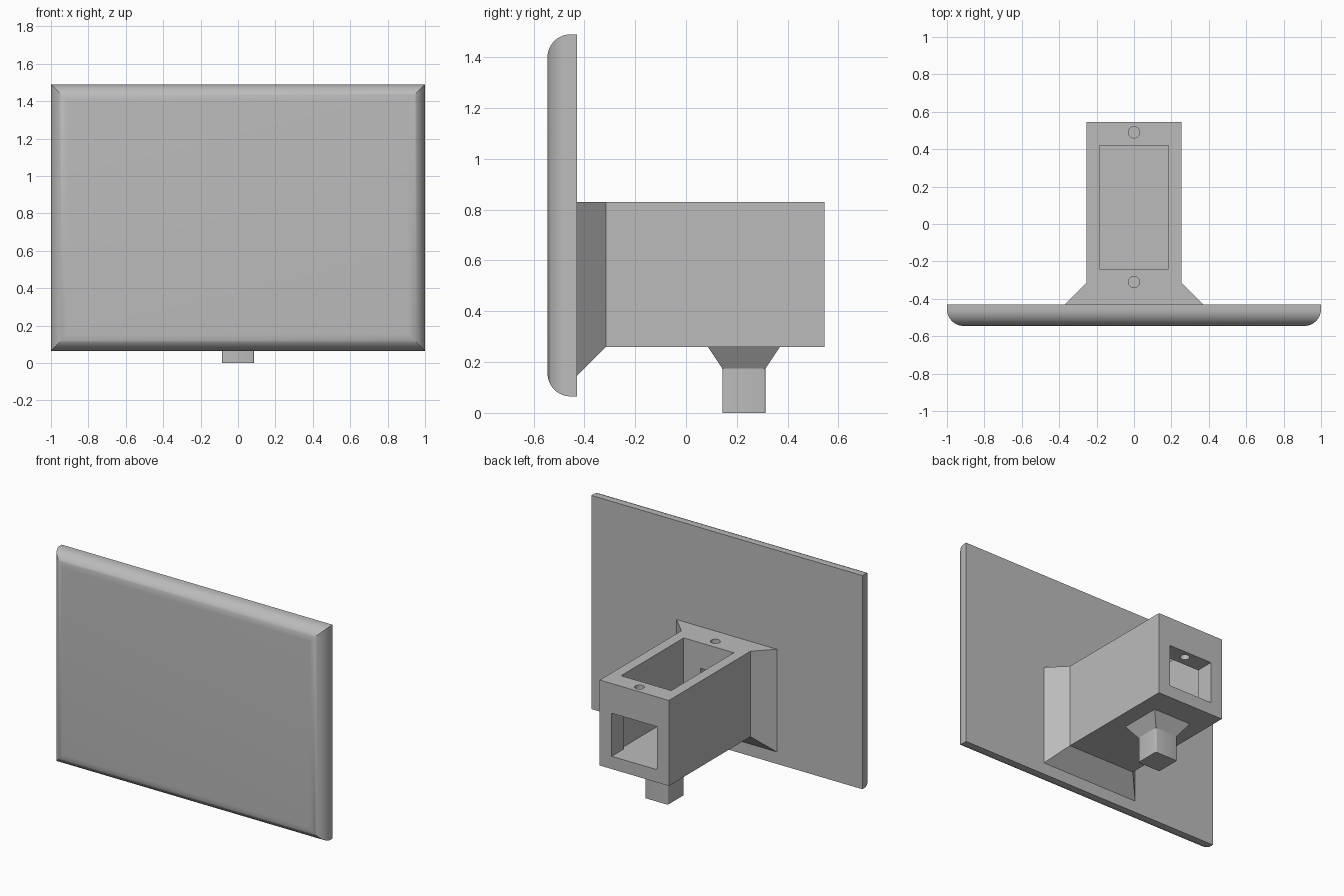
import bpy, bmesh, math

cube = bpy.data.objects.get("Cube")
if cube:
    bpy.data.objects.remove(cube)

grey = bpy.data.materials.new("plain_grey")
grey.use_nodes = True
tone = (0.5, 0.5, 0.5, 1)
grey.diffuse_color = tone
grey.node_tree.nodes["Principled BSDF"].inputs["Base Color"].default_value = tone


def finish(name, bm):
    bmesh.ops.recalc_face_normals(bm, faces=bm.faces)
    mesh = bpy.data.meshes.new(name)
    bm.to_mesh(mesh)
    bm.free()
    obj = bpy.data.objects.new(name, mesh)
    mesh.materials.append(grey)
    bpy.context.collection.objects.link(obj)
    return obj


def loft(name, axis, rings):
    """Skin rectangles (position, half width, low, high) stacked along y or z."""
    bm = bmesh.new()
    loops = []
    for pos, half, low, high in rings:
        corners = [(-half, low), (half, low), (half, high), (-half, high)]
        loops.append([bm.verts.new((x, pos, v) if axis == "y" else (x, v, pos))
                      for x, v in corners])
    for a, b in zip(loops, loops[1:]):
        for i in range(4):
            j = (i + 1) % 4
            bm.faces.new((a[i], a[j], b[j], b[i]))
    bm.faces.new(loops[0])
    bm.faces.new(loops[-1])
    return finish(name, bm)


def smooth(obj):
    bpy.ops.object.select_all(action="DESELECT")
    obj.select_set(True)
    bpy.context.view_layer.objects.active = obj
    bpy.ops.object.shade_smooth_by_angle(angle=math.radians(30))


def cut(target, cutter):
    cutter.hide_render = True
    cutter.hide_viewport = True
    mod = target.modifiers.new(cutter.name, "BOOLEAN")
    mod.operation = "DIFFERENCE"
    mod.solver = "EXACT"
    mod.object = cutter


# Front panel with rounded, mitred front edges
radius, front, steps = 0.09, -0.545, 12
rings = [(-0.43, 1.0, 0.065, 1.49)]
for i in range(steps + 1):
    t = math.pi / 2 * i / steps
    inset = radius * (1 - math.cos(t))
    rings.append((front + radius * (1 - math.sin(t)),
                  1 - inset, 0.065 + inset, 1.49 - inset))
smooth(loft("front_panel", "y", rings))

# Hollow housing, flared at the sides and bottom where it meets the panel
housing = loft("housing", "y", [(-0.43, 0.37, 0.145, 0.83),
                                (-0.315, 0.255, 0.26, 0.83),
                                (0.545, 0.255, 0.26, 0.83)])
cut(housing, loft("pocket_cutter", "z", [(0.345, 0.185, -0.24, 0.42),
                                         (0.9, 0.185, -0.24, 0.42)]))
cut(housing, loft("rear_window_cutter", "y", [(0.3, 0.167, 0.345, 0.632),
                                              (0.6, 0.167, 0.345, 0.632)]))
cut(housing, loft("front_slot_cutter", "y", [(-0.39, 0.062, 0.345, 0.66),
                                             (-0.1, 0.062, 0.345, 0.66)]))

# Screw holes in the top
for label, y in (("front", -0.31), ("rear", 0.49)):
    bm = bmesh.new()
    bmesh.ops.create_cone(bm, cap_ends=True, segments=32,
                          radius1=0.03, radius2=0.03, depth=0.4)
    bmesh.ops.translate(bm, verts=bm.verts, vec=(0, y, 0.75))
    cut(housing, finish(label + "_screw_hole_cutter", bm))

# Square peg under the housing with softened upright edges
peg = loft("peg", "z", [(0, 0.085, 0.143, 0.313), (0.175, 0.085, 0.143, 0.313)])
bm = bmesh.new()
bm.from_mesh(peg.data)
upright = [e for e in bm.edges if abs(e.verts[0].co.z - e.verts[1].co.z) > 0.1]
bmesh.ops.bevel(bm, geom=upright, offset=0.008, segments=4, profile=0.5,
                affect="EDGES")
bm.to_mesh(peg.data)
bm.free()
smooth(peg)
loft("peg_flare", "z", [(0.175, 0.085, 0.143, 0.313), (0.26, 0.142, 0.086, 0.37)])
